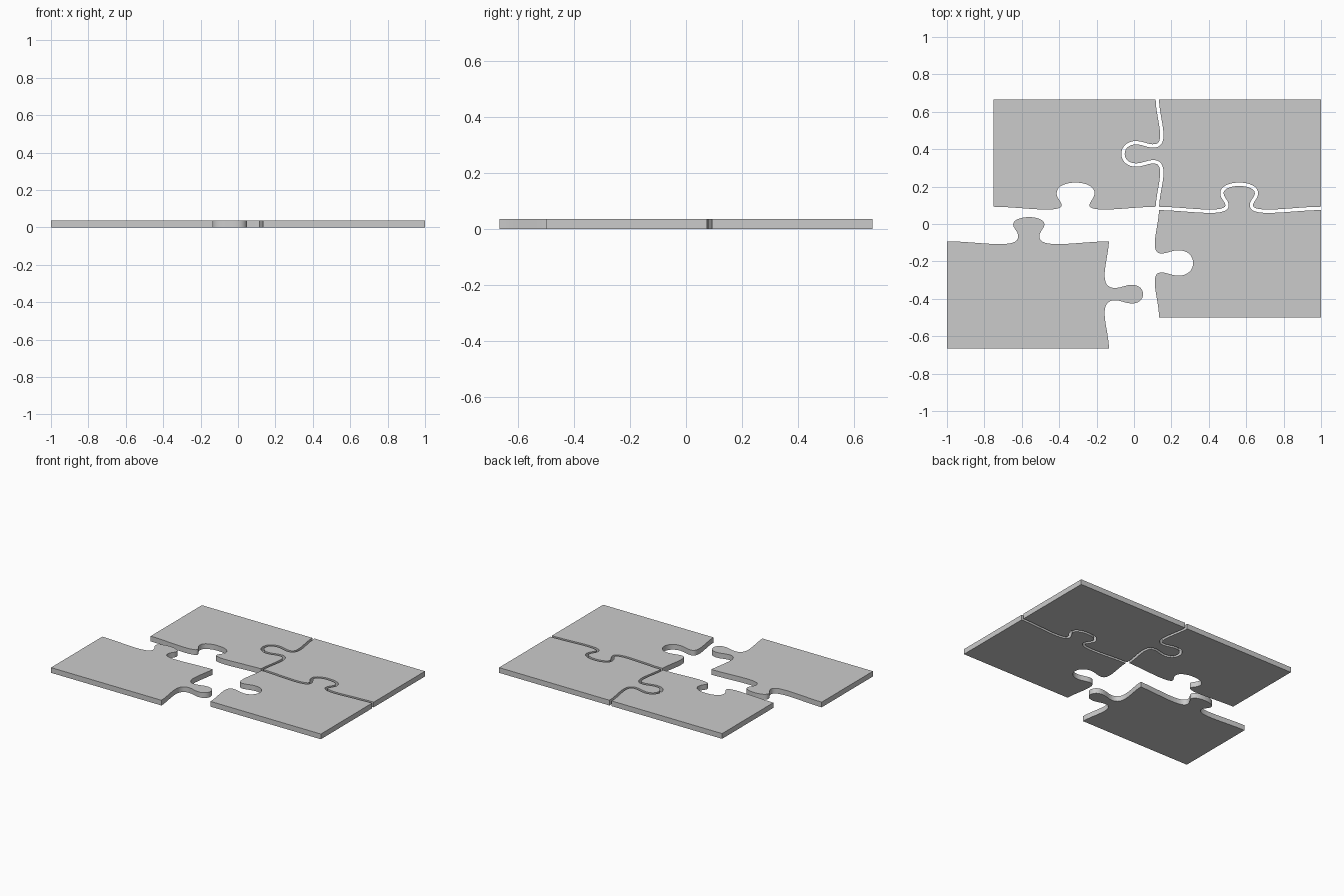
import bpy, bmesh
from mathutils import Vector
from mathutils.geometry import interpolate_bezier

if "Cube" in bpy.data.objects:
    bpy.data.objects.remove(bpy.data.objects["Cube"])

CELL_W, CELL_H = 0.875, 0.5833
CENTRE = Vector((0.125, 0.0833))
THICK = 0.037
GAP = 0.009          # half of the cut width


def seam(along, tab, t, c):
    """Knobbed cut running outward from the centre, made of three cubic curves."""
    half = [(0, 0), (0.2, 0), (0.5, -t + c), (0.5 - t, t + c)]
    knob = [(0.5 - t, t + c), (0.5 - 2 * t, 3 * t + c), (0.5 + 2 * t, 3 * t + c), (0.5 + t, t + c)]
    mirrored = [(1 - u, v) for u, v in reversed(half)]
    pts = []
    for curve in (half, knob, mirrored):
        seg = interpolate_bezier(*[Vector((u, v, 0)) for u, v in curve], 21)
        pts += seg if not pts else seg[1:]
    return [CENTRE + Vector(along) * p.x + Vector(tab) * p.y for p in pts]


def offset(pts, side):
    """Shift a cut sideways: +1 to its left, -1 to its right."""
    out = []
    for i, p in enumerate(pts):
        d = (pts[min(i + 1, len(pts) - 1)] - pts[max(i - 1, 0)]).normalized()
        if i in (0, len(pts) - 1):      # cuts leave the border squarely
            d = (pts[-1] - pts[0]).normalized()
        out.append(p + Vector((-d.y, d.x)) * GAP * side)
    return out


def piece(name, first, second, sx, sy, shift=(0, 0)):
    """Piece lying counter-clockwise from the first cut to the second."""
    inner = CENTRE + Vector((sx, sy)) * GAP
    outer = CENTRE + Vector((sx * CELL_W, sy * CELL_H))
    outline = [inner] + offset(first, 1)[1:] + [outer] + offset(second, -1)[:0:-1]
    bm = bmesh.new()
    verts = [bm.verts.new((p.x + shift[0], p.y + shift[1], 0)) for p in outline]
    base = bm.faces.new(verts)
    top = bmesh.ops.extrude_face_region(bm, geom=[base], use_keep_orig=True)
    bmesh.ops.translate(bm, vec=(0, 0, THICK),
                        verts=[g for g in top["geom"] if isinstance(g, bmesh.types.BMVert)])
    bmesh.ops.recalc_face_normals(bm, faces=bm.faces)
    mesh = bpy.data.meshes.new(name)
    bm.to_mesh(mesh)
    bm.free()
    ob = bpy.data.objects.new(name, mesh)
    bpy.context.collection.objects.link(ob)
    # smooth knob walls, sharp rims
    bpy.ops.object.select_all(action='DESELECT')
    ob.select_set(True)
    bpy.context.view_layer.objects.active = ob
    bpy.ops.object.shade_smooth_by_angle(angle=0.6)


# the four cuts meeting in the middle
up = seam((0, CELL_H), (-CELL_W, 0), 0.088, -0.01)
right = seam((CELL_W, 0), (0, CELL_H), 0.091, -0.006)
left = seam((-CELL_W, 0), (0, CELL_H), 0.091, -0.006)
down = seam((0, -CELL_H), (CELL_W, 0), 0.087, -0.009)

# three joined pieces and one pulled away
piece("piece_back_right", right, up, 1, 1)
piece("piece_back_left", up, left, -1, 1)
piece("piece_front_right", down, right, 1, -1)
piece("piece_loose", left, down, -1, -1, shift=(-0.25, -0.1667))
